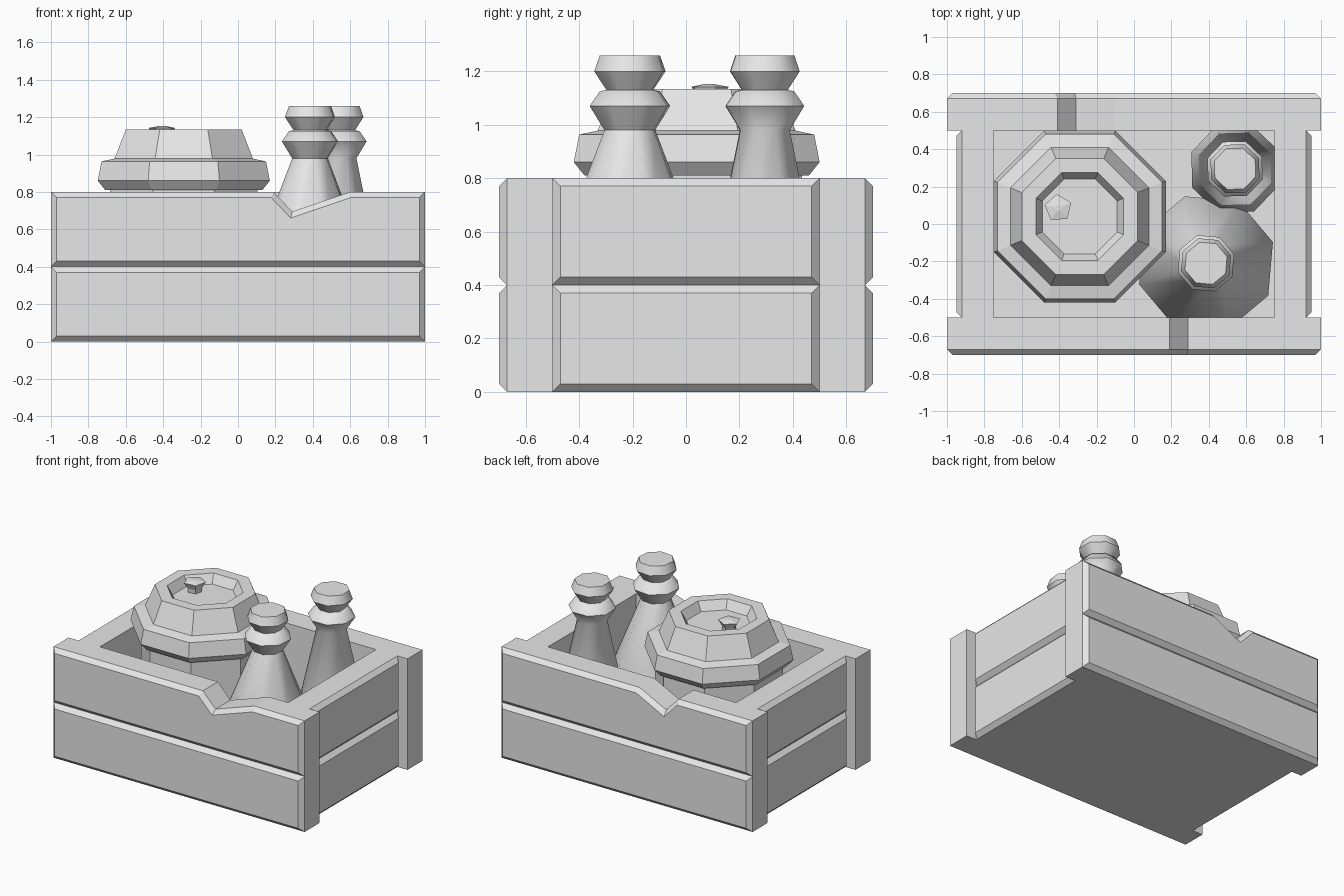
import bpy, bmesh, math
from mathutils import Matrix

cube = bpy.data.objects.get("Cube")
if cube:
    bpy.data.objects.remove(cube)

grey = bpy.data.materials.new("plain_grey")
grey.use_nodes = True
grey.diffuse_color = (0.8, 0.8, 0.8, 1)
grey.node_tree.nodes["Principled BSDF"].inputs["Base Color"].default_value = (0.8, 0.8, 0.8, 1)


def finish(name, bm, smooth_angle=None):
    bmesh.ops.recalc_face_normals(bm, faces=bm.faces[:])
    mesh = bpy.data.meshes.new(name)
    bm.to_mesh(mesh)
    bm.free()
    mesh.materials.append(grey)
    obj = bpy.data.objects.new(name, mesh)
    bpy.context.collection.objects.link(obj)
    if smooth_angle:
        bpy.ops.object.select_all(action='DESELECT')
        obj.select_set(True)
        bpy.context.view_layer.objects.active = obj
        bpy.ops.object.shade_smooth_by_angle(angle=math.radians(smooth_angle))
    return obj


def plank(name, outline, inner, outer, turn, chamfer=0.03):
    """Upright board from an outline, chamfered around its outer face."""
    bm = bmesh.new()
    back = [bm.verts.new((u, -inner, v)) for u, v in outline]
    front = [bm.verts.new((u, chamfer - outer, v)) for u, v in outline]
    bm.faces.new(back)
    face = bm.faces.new(front)
    n = len(outline)
    for i in range(n):
        j = (i + 1) % n
        bm.faces.new((back[i], back[j], front[j], front[i]))
    bmesh.ops.recalc_face_normals(bm, faces=bm.faces[:])
    bmesh.ops.inset_region(bm, faces=[face], thickness=chamfer, depth=chamfer,
                           use_even_offset=True)
    bm.transform(Matrix.Rotation(math.radians(turn), 4, 'Z'))
    return finish(name, bm)


def lathe(name, profile, sides, x, y, turn=0, smooth_angle=None):
    """Faceted turned solid from (radius, height) pairs, closed at both ends."""
    bm = bmesh.new()
    rings = []
    for r, z in profile:
        ring = []
        for k in range(sides):
            a = math.radians(turn) + math.tau * k / sides
            ring.append(bm.verts.new((x + r * math.cos(a), y + r * math.sin(a), z)))
        rings.append(ring)
    for low, high in zip(rings, rings[1:]):
        for k in range(sides):
            j = (k + 1) % sides
            bm.faces.new((low[k], low[j], high[j], high[k]))
    bm.faces.new(rings[0])
    bm.faces.new(rings[-1])
    return finish(name, bm, smooth_angle)


def rect(half, low, high):
    return [(-half, low), (half, low), (half, high), (-half, high)]


# Crate: two rows of boards, the long upper ones chipped at the top edge
MID, TOP = 0.4, 0.8
FLOOR = 0.05


def chipped(chip):
    return [(-1, MID), (1, MID), (1, TOP)] + chip + [(-1, TOP)]


front_chip = [(0.6, TOP), (0.29, 0.695), (0.19, TOP)]
back_chip = [(0.41, TOP), (0.31, 0.695), (0.1, TOP)]
for side, turn, chip in (("front", 0, front_chip), ("back", 180, back_chip)):
    plank(side + "_lower_board", rect(1, 0, MID), 0.5, 0.7, turn)
    plank(side + "_upper_board", chipped(chip), 0.5, 0.7, turn)
for side, turn in (("left", 90), ("right", -90)):
    plank(side + "_lower_board", rect(0.5, 0, MID), 0.75, 0.95, turn)
    plank(side + "_upper_board", rect(0.5, MID, TOP), 0.75, 0.95, turn)

bm = bmesh.new()
bmesh.ops.create_cube(bm, size=1)
bm.transform(Matrix.Translation((0, 0, FLOOR / 2)) @ Matrix.Diagonal((1.5, 1, FLOOR, 1)))
finish("crate_floor", bm)

# Pot with a stepped lid and a sunken top; radii are flat-to-flat
pot = [(0.395, FLOOR), (0.395, 0.81), (0.42, 0.81), (0.46, 0.86), (0.44, 0.963),
       (0.37, 0.978), (0.31, 1.133), (0.235, 1.133), (0.2, 1.07)]
corner = 1 / math.cos(math.pi / 8)
lathe("pot", [(r * corner, z) for r, z in pot], 8, -0.29, 0.04, 22.5)

# Small flared knob in the sunken lid
lathe("lid_knob", [(0.045, 1.06), (0.05, 1.1), (0.075, 1.142), (0.02, 1.152)],
      5, -0.405, 0.085, 95)


# Bottles: wide shoulder, cone, two collars
def bottle(name, x, y, shoulder, turn):
    lathe(name, [(shoulder * 0.95, FLOOR), (shoulder, 0.29), (0.1, 0.98), (0.158, 1.07),
                 (0.118, 1.125), (0.092, 1.13), (0.14, 1.2), (0.118, 1.26)],
          8, x, y, turn, 46)


bottle("front_bottle", 0.385, -0.21, 0.375, 17.5)
bottle("back_bottle", 0.54, 0.295, 0.25, 24)
